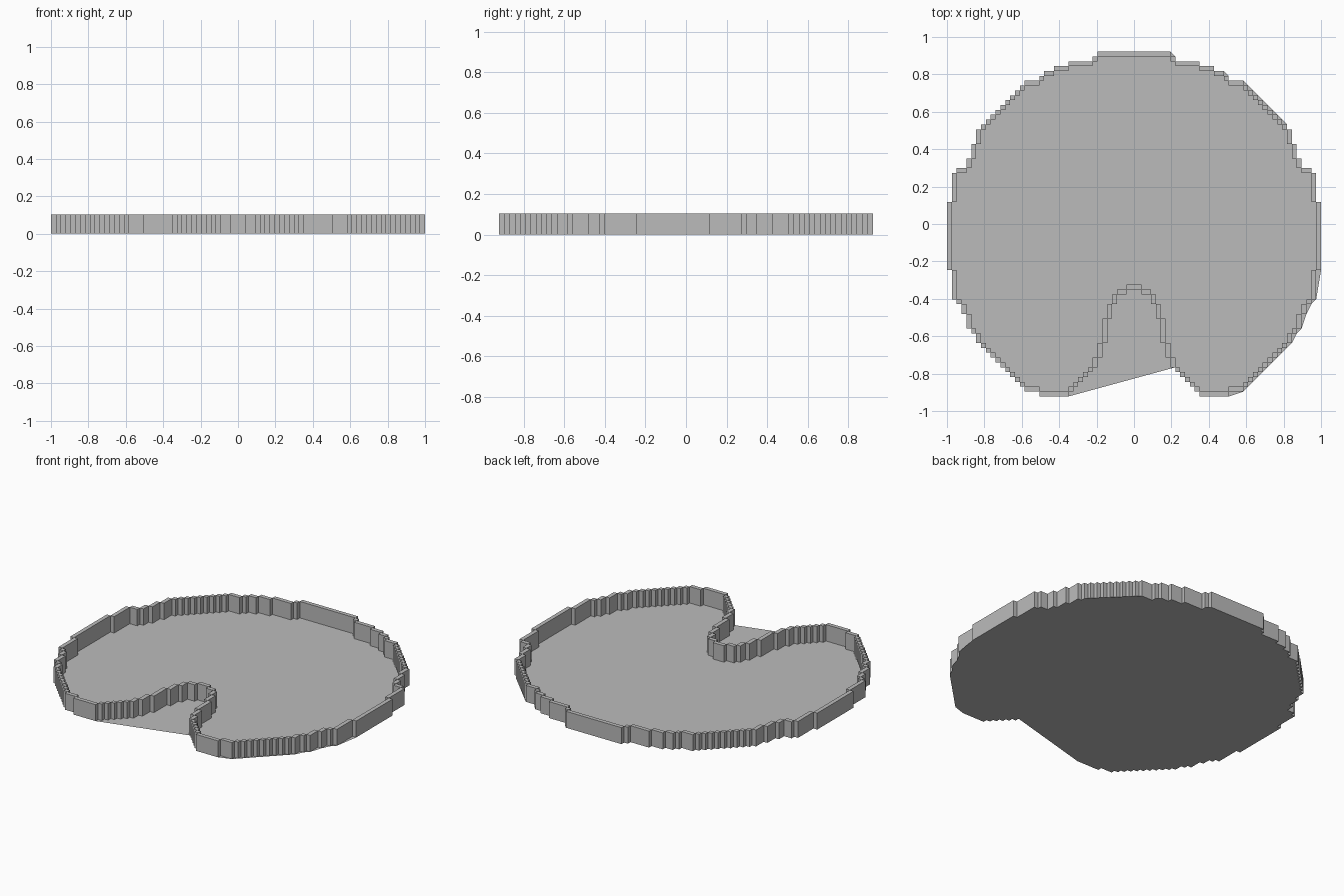
import bpy
import bmesh

cube = bpy.data.objects.get("Cube")
if cube:
    bpy.data.objects.remove(cube, do_unlink=True)

U = 2 / 77          # size of one grid cell
HEIGHT = 4 * U

grey = bpy.data.materials.new("plain_grey")
grey.use_nodes = True
COLOUR = (0.5, 0.5, 0.5, 1)
grey.diffuse_color = COLOUR
grey.node_tree.nodes["Principled BSDF"].inputs["Base Color"].default_value = COLOUR


def chain(start, runs, sx, sy):
    """Turn run lengths into corner-to-corner cells (x0, y0, x1, y1)."""
    x, y = start
    cells = []
    for dx, dy in runs:
        cells.append((x, y, x + sx * dx, y + sy * dy))
        x, y = cells[-1][2:]
    return cells


def finish(bm, name):
    bmesh.ops.recalc_face_normals(bm, faces=bm.faces)
    mesh = bpy.data.meshes.new(name)
    bm.to_mesh(mesh)
    bm.free()
    mesh.materials.append(grey)
    obj = bpy.data.objects.new(name, mesh)
    bpy.context.collection.objects.link(obj)
    return obj


# Right half of the stepped outline: back arc, front arc, notch
DIAG = (1, 1)
back = chain((0, 35.5), [(7.5, 1), DIAG, (5, 1), (3, 1), (2, 1), DIAG, (3, 1)]
             + [DIAG] * 9 + [(1, 3), (1, 3), (1, 2), (2, 1), (1, 6), (1, 14)], 1, -1)
front = chain((37.5, -9.5), [(1, 6), DIAG, (1, 2), (1, 3), DIAG, (1, 2)]
              + [DIAG] * 9 + [(3, 1), (6, 1)], -1, -1)
notch = chain((13.5, -34.5), [DIAG] * 5
              + [(1, 2), (1, 3), (1, 5), (1, 3), (1, 2), (2, 1), (1.5, 1)], -1, 1)


# Rim wall: one upright block per run, mirrored across x
def add_block(bm, x0, y0, x1, y1):
    x0, x1 = sorted((x0 * U, x1 * U))
    y0, y1 = sorted((y0 * U, y1 * U))
    base = [(x0, y0), (x1, y0), (x1, y1), (x0, y1)]
    low = [bm.verts.new((x, y, 0)) for x, y in base]
    top = [bm.verts.new((x, y, HEIGHT)) for x, y in base]
    bm.faces.new(top)
    bm.faces.new(low[::-1])
    for i in range(4):
        j = (i + 1) % 4
        bm.faces.new((low[i], low[j], top[j], top[i]))


wall = bmesh.new()
for x0, y0, x1, y1 in back + front + notch:
    if min(x0, x1) == 0:
        x = max(x0, x1)
        add_block(wall, -x, y0, x, y1)
    else:
        add_block(wall, x0, y0, x1, y1)
        add_block(wall, -x0, y0, -x1, y1)
finish(wall, "rim_wall")

# Floor sheet: stepped on one side, cut straight on the other and over the notch
right, left = [], []
for x0, y0, x1, y1 in back:
    left += [(-x0, y0), (-x1, y0)]
    single = abs(x1 - x0) == 1 and abs(y1 - y0) == 1
    right += [(x1, y0)] if single else [(x0, y0), (x1, y0)]
right.append((38.5, -9.5))
left.append((-38.5, -9.5))
for x0, y0, x1, y1 in front:
    left += [(-x0, y0), (-x0, y1)]
    right.append((x0, y1))
left.append((-13.5, -35.5))
right.append((13.5, -35.5))
for x0, y0, x1, y1 in notch[:5]:
    right += [(x0, y0), (x0, y1)]
right.append((8.5, -29.5))

outline = list(dict.fromkeys(right + left[::-1]))
floor = bmesh.new()
face = floor.faces.new([floor.verts.new((x * U, y * U, 0)) for x, y in outline])
bmesh.ops.triangulate(floor, faces=[face])
finish(floor, "floor_sheet")
